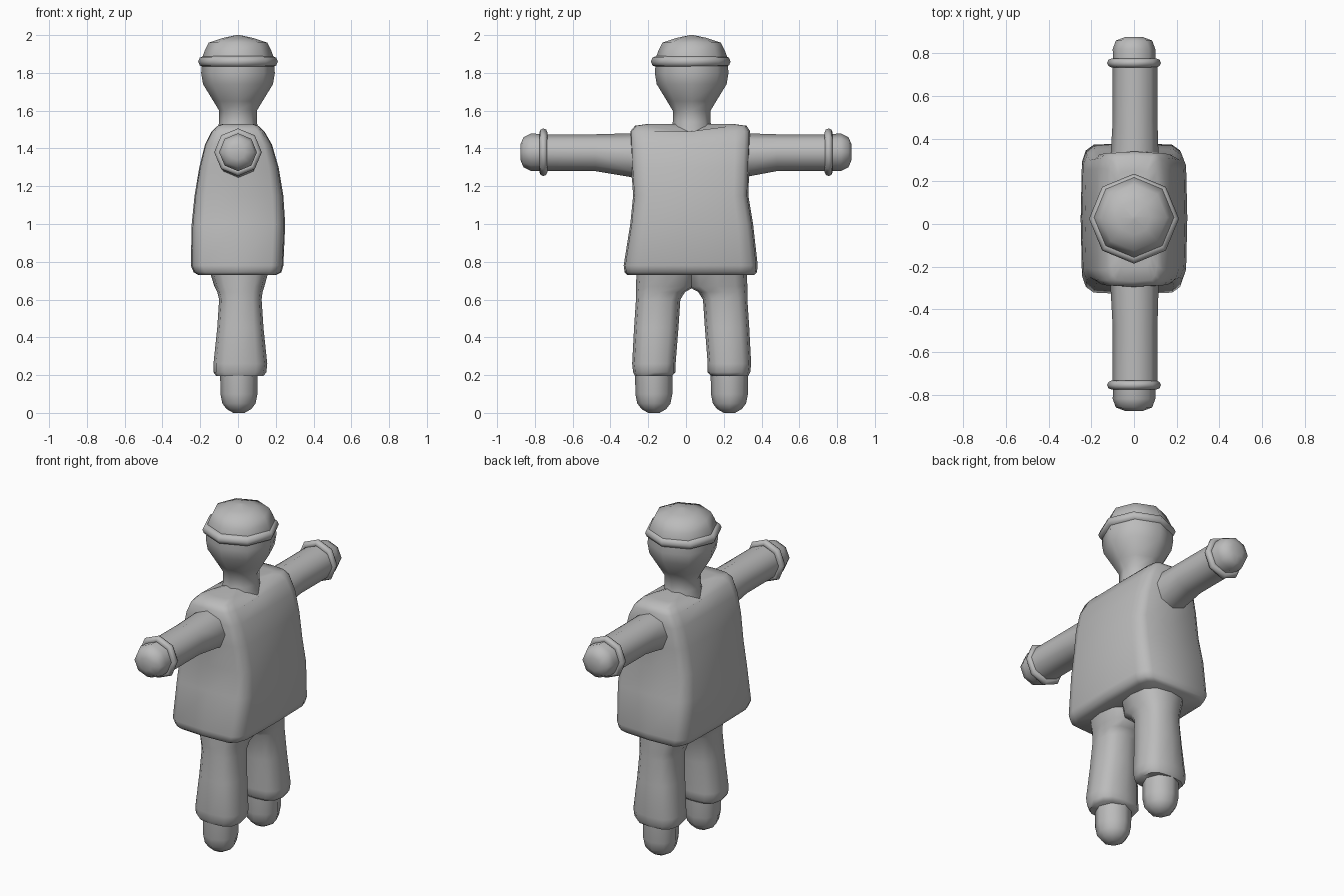
import bpy, bmesh, math

cube = bpy.data.objects.get("Cube")
if cube:
    bpy.data.objects.remove(cube, do_unlink=True)

grey = bpy.data.materials.new("plain_grey")
grey.use_nodes = True
colour = (0.5, 0.5, 0.5, 1)
grey.diffuse_color = colour
grey.node_tree.nodes["Principled BSDF"].inputs["Base Color"].default_value = colour


def finish(ob, angle):
    """Give an object the shared material and smooth shading."""
    ob.data.materials.append(grey)
    bpy.ops.object.select_all(action='DESELECT')
    ob.select_set(True)
    bpy.context.view_layer.objects.active = ob
    bpy.ops.object.shade_smooth_by_angle(angle=math.radians(angle))


def loft(name, sections, sides=8, power=1.0, axis="z", angle=55, tweak=None):
    """Skin closed rings; a section is (position, min a, max a, min b, max b)."""
    bm = bmesh.new()
    rings = []
    for pos, a0, a1, b0, b1 in sections:
        ring = []
        for i in range(sides):
            t = 2 * math.pi * i / sides
            c, s = math.cos(t), math.sin(t)
            c = math.copysign(abs(c) ** power, c) if abs(c) > 1e-6 else 0
            s = math.copysign(abs(s) ** power, s) if abs(s) > 1e-6 else 0
            a = (a0 + a1) / 2 + c * (a1 - a0) / 2
            b = (b0 + b1) / 2 + s * (b1 - b0) / 2
            ring.append(bm.verts.new((a, b, pos) if axis == "z" else (a, pos, b)))
        rings.append(ring)
    for low, high in zip(rings, rings[1:]):
        for i in range(sides):
            j = (i + 1) % sides
            bm.faces.new((low[i], low[j], high[j], high[i]))
    # Close both ends with fans
    for ring in (rings[0], rings[-1]):
        face = bm.faces.new(ring)
        bmesh.ops.poke(bm, faces=[face])
    if tweak:
        for v in bm.verts:
            tweak(v.co)
    bmesh.ops.recalc_face_normals(bm, faces=bm.faces)
    mesh = bpy.data.meshes.new(name)
    bm.to_mesh(mesh)
    bm.free()
    ob = bpy.data.objects.new(name, mesh)
    bpy.context.collection.objects.link(ob)
    finish(ob, angle)


def turned(name, profile, x, y):
    """Eight-sided upright form from (height, radius) pairs."""
    loft(name, [(z, x - r, x + r, y - r, y + r) for z, r in profile])


def band(name, location, major, minor, rotation=(0, 0, 0)):
    bpy.ops.mesh.primitive_torus_add(
        major_segments=8, minor_segments=8, major_radius=major,
        minor_radius=minor, location=location, rotation=rotation)
    ob = bpy.context.object
    ob.name = name
    finish(ob, 70)


# Head, neck, cap and cap band
MID = 0.03
turned("head", [(1.44, 0.12), (1.54, 0.1), (1.6, 0.1), (1.65, 0.13),
                (1.74, 0.185), (1.8, 0.195), (1.86, 0.19)], 0, MID)
turned("cap", [(1.84, 0.19), (1.88, 0.19), (1.92, 0.175), (1.96, 0.155),
               (1.985, 0.08), (2.0, 0.01)], 0, MID)
band("cap_band", (0, MID - 0.005, 1.86), 0.182, 0.029)


# Tunic with a shallow dip at the neckline on both broad sides
def neckline(co):
    if co.z > 1.5 and abs(co.y - MID) < 0.12:
        co.z -= 0.35 * abs(co.x)


loft("tunic", [
    (0.73, -0.21, 0.2, -0.31, 0.36),
    (0.745, -0.235, 0.23, -0.325, 0.375),
    (0.78, -0.25, 0.24, -0.33, 0.38),
    (1.0, -0.245, 0.25, -0.295, 0.355),
    (1.15, -0.23, 0.24, -0.28, 0.33),
    (1.3, -0.205, 0.215, -0.29, 0.335),
    (1.42, -0.175, 0.18, -0.295, 0.34),
    (1.49, -0.14, 0.14, -0.295, 0.34),
    (1.52, -0.11, 0.11, -0.27, 0.32),
    (1.53, -0.08, 0.08, -0.2, 0.25),
], sides=16, power=0.3, angle=60, tweak=neckline)

# Arms, cuff rings and hands
for side, word in ((-1, "right"), (1, "left")):
    shoulder = 0.02 + 0.01 * side
    loft(word + "_arm", [
        (side * 0.2, -0.12, 0.12, 1.22, 1.48),
        (side * (0.29 + shoulder), -0.11, 0.115, 1.25, 1.48),
        (side * 0.48, -0.1, 0.11, 1.28, 1.475),
        (side * 0.75, -0.1, 0.11, 1.28, 1.475),
    ], axis="y")
    loft(word + "_hand", [
        (side * 0.7, -0.095, 0.1, 1.285, 1.47),
        (side * 0.82, -0.1, 0.1, 1.28, 1.48),
        (side * 0.86, -0.085, 0.085, 1.3, 1.46),
        (side * 0.877, -0.04, 0.04, 1.34, 1.42),
    ], axis="y")
    band(word + "_cuff", (0, side * 0.755, 1.38), 0.105, 0.021, (math.pi / 2, 0, 0))

# Trouser legs meeting at the crotch, with rounded feet
for side, word in ((-1, "right"), (1, "left")):
    rows = [(0.195, 0.105, 0.3, -0.115, 0.135), (0.215, 0.085, 0.31, -0.13, 0.15),
            (0.26, 0.085, 0.315, -0.13, 0.155), (0.45, 0.07, 0.305, -0.11, 0.135),
            (0.6, 0.06, 0.295, -0.1, 0.125), (0.64, 0.035, 0.295, -0.11, 0.13),
            (0.67, -0.02, 0.295, -0.125, 0.14), (0.78, -0.03, 0.29, -0.16, 0.17)]
    sections = []
    for z, inner, outer, x0, x1 in rows:
        y0, y1 = sorted((MID + side * inner, MID + side * outer))
        sections.append((z, x0, x1, y0, y1))
    loft(word + "_trouser_leg", sections, sides=12, power=0.75)
    turned(word + "_foot", [(0.0, 0.03), (0.02, 0.065), (0.05, 0.088),
                            (0.1, 0.098), (0.24, 0.1)], 0.005, MID + side * 0.2)
